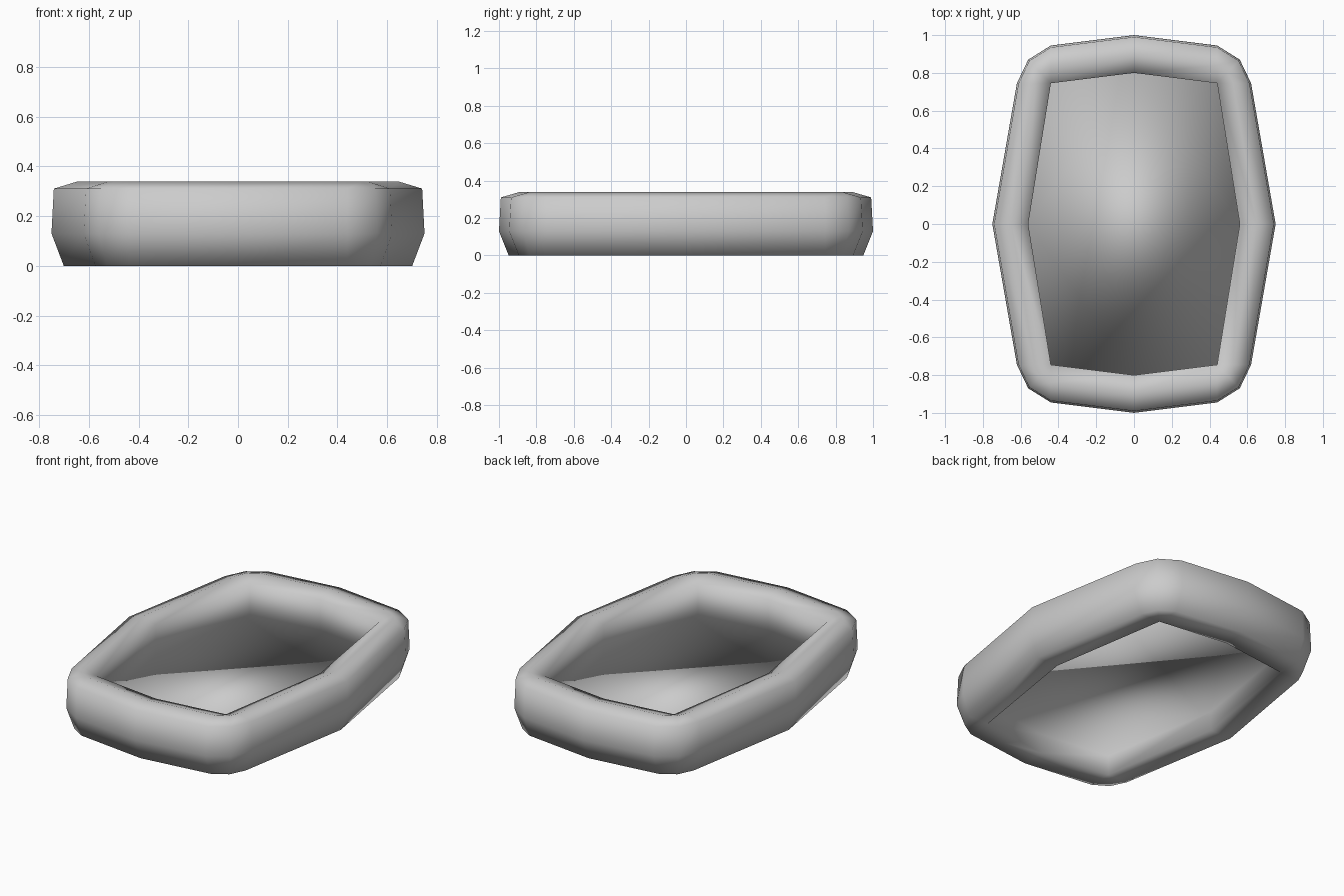
import bpy, bmesh

if "Cube" in bpy.data.objects:
    bpy.data.objects.remove(bpy.data.objects["Cube"])

# Quarter outline: (inner point, outer point); one inner corner serves three outer points
CORNER = (0.44, 0.745)
quarter = [((0.56, 0), (0.75, 0)),
           (CORNER, (0.62, 0.745)),
           (CORNER, (0.56, 0.87)),
           (CORNER, (0.44, 0.945)),
           ((0, 0.80), (0, 1.0))]


def flip(pairs, sx, sy):
    return [tuple((x * sx, y * sy) for x, y in p) for p in pairs]


# Full counter-clockwise outline from the mirrored quarter
outline = (quarter[:-1] + flip(quarter[:0:-1], -1, 1)
           + flip(quarter[:-1], -1, -1) + flip(quarter[:0:-1], 1, -1))

# Wall profile: (fraction from inner to outer outline, height)
profile = [(0, 0), (0.74, 0), (1, 0.13), (0.95, 0.31), (0.47, 0.338),
           (0, 0.31), (0, 0.12)]

bm = bmesh.new()
cache = {}


def vert(pair, level):
    (ix, iy), (ox, oy) = pair
    f, z = level
    co = (ix + (ox - ix) * f, iy + (oy - iy) * f, z)
    key = tuple(round(c, 4) + 0.0 for c in co)
    if key not in cache:
        cache[key] = bm.verts.new(co)
    return cache[key]


def face(verts):
    unique = list(dict.fromkeys(verts))
    if len(unique) > 2:
        bm.faces.new(unique).smooth = True


# Padded rim: sweep the closed profile around the outline
n, m = len(outline), len(profile)
for i in range(n):
    a, b = outline[i], outline[(i + 1) % n]
    for j in range(m):
        p, q = profile[j], profile[(j + 1) % m]
        face([vert(a, p), vert(b, p), vert(b, q), vert(a, q)])

# Flat floor set partway up the inner wall
face([vert(p, profile[-1]) for p in reversed(outline)])

mesh = bpy.data.meshes.new("basin")
bm.to_mesh(mesh)
bm.free()
obj = bpy.data.objects.new("basin", mesh)
bpy.context.collection.objects.link(obj)
